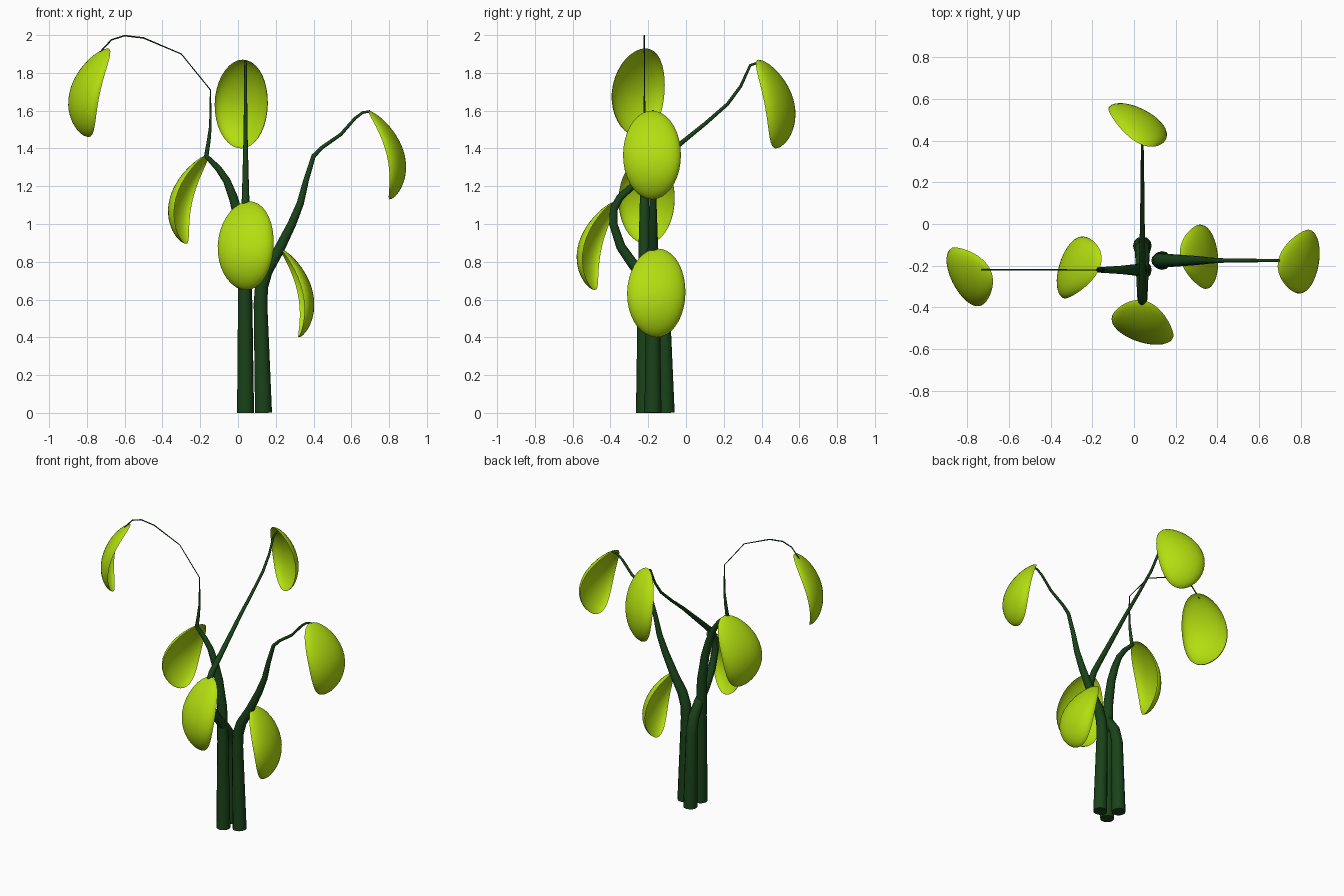
import bpy, bmesh, math

if "Cube" in bpy.data.objects:
    bpy.data.objects.remove(bpy.data.objects["Cube"])


def material(name, color):
    m = bpy.data.materials.new(name)
    m.diffuse_color = color
    m.use_nodes = True
    m.node_tree.nodes["Principled BSDF"].inputs["Base Color"].default_value = m.diffuse_color
    return m


STEM = material("dark_green", (0.010, 0.055, 0.010, 1))
LEAF = material("lime_green", (0.45, 0.73, 0.005, 1))


def stem(name, pts):
    """Tapered round tube through (x, y, z, radius) points."""
    cu = bpy.data.curves.new(name, 'CURVE')
    cu.dimensions = '3D'
    cu.bevel_depth = 1.0
    cu.bevel_resolution = 4
    cu.use_fill_caps = True
    sp = cu.splines.new('POLY')
    sp.points.add(len(pts) - 1)
    for p, (x, y, z, r) in zip(sp.points, pts):
        p.co = (x, y, z, 1)
        p.radius = r
    sp.use_smooth = True
    cu.materials.append(STEM)
    bpy.context.collection.objects.link(bpy.data.objects.new(name, cu))


def leaf(name, attach, centre, yaw, segs=36, rings=10):
    """Hanging cupped leaf: open half ellipsoid, bent outward from its top."""
    half_w, length, bulge = 0.155, 0.47, 0.067
    ax, ay, az = attach
    bx, by = (centre[0] - ax) / 0.13, (centre[1] - ay) / 0.13
    c, s = math.cos(math.radians(yaw)), math.sin(math.radians(yaw))
    bm = bmesh.new()

    def vert(phi, t):
        lat = half_w * math.sin(phi) * math.sin(t)
        d = 0.5 - 0.5 * math.sin(phi) * math.cos(t)
        out = bulge * math.cos(phi)
        e = 0.37 * d - 0.26 * d * d
        return bm.verts.new((ax + bx * e + c * out - s * lat,
                             ay + by * e + s * out + c * lat,
                             az - length * d))

    pole = vert(0, 0)
    loops = [[vert(math.pi / 2 * i / rings, 2 * math.pi * j / segs)
              for j in range(segs)] for i in range(1, rings + 1)]
    for j in range(segs):
        k = (j + 1) % segs
        bm.faces.new((pole, loops[0][k], loops[0][j]))
        for a, b in zip(loops, loops[1:]):
            bm.faces.new((a[j], a[k], b[k], b[j]))
    # make the convex side the outside
    bmesh.ops.recalc_face_normals(bm, faces=bm.faces)
    f = pole.link_faces[0]
    if f.normal.x * c + f.normal.y * s < 0:
        bmesh.ops.reverse_faces(bm, faces=bm.faces)
    for f in bm.faces:
        f.smooth = True
    me = bpy.data.meshes.new(name)
    bm.to_mesh(me)
    bm.free()
    me.materials.append(LEAF)
    bpy.context.collection.objects.link(bpy.data.objects.new(name, me))


# Left stem, bends in the xz plane: (x, z, radius)
left = [(0.04, 0, .045), (0.036, 0.6, .036), (0.03, 0.85, .032), (0.005, 1.03, .027),
        (-0.025, 1.14, .024), (-0.06, 1.23, .020), (-0.105, 1.295, .017),
        (-0.168, 1.36, .013), (-0.155, 1.44, .010), (-0.146, 1.52, .007),
        (-0.146, 1.71, .003), (-0.30, 1.90, .003), (-0.50, 1.985, .004),
        (-0.60, 1.997, .004), (-0.67, 1.975, .004), (-0.73, 1.91, .004)]
stem("left_stem", [(x, -0.22, z, r) for x, z, r in left])

# Right stem, bends in the xz plane
right = [(0.135, 0, .045), (0.119, 0.58, .036), (0.125, 0.67, .035), (0.15, 0.75, .033),
         (0.215, 0.86, .028), (0.285, 1.0, .023), (0.33, 1.11, .019), (0.36, 1.23, .015),
         (0.40, 1.36, .012), (0.445, 1.405, .010), (0.545, 1.475, .009),
         (0.62, 1.56, .008), (0.66, 1.59, .007), (0.70, 1.597, .006)]
stem("right_stem", [(x, -0.175, z, r) for x, z, r in right])

# Back stem, swings to the front and then to the rear in the yz plane: (y, z, radius)
back = [(-0.105, 0, .045), (-0.12, 0.52, .037), (-0.145, 0.62, .035), (-0.20, 0.70, .032),
        (-0.275, 0.78, .028), (-0.345, 0.88, .025), (-0.385, 1.0, .022),
        (-0.382, 1.08, .021), (-0.35, 1.14, .020), (-0.29, 1.195, .018),
        (-0.16, 1.31, .015), (-0.03, 1.425, .012), (0.10, 1.53, .010),
        (0.22, 1.635, .009), (0.29, 1.73, .008), (0.34, 1.84, .007), (0.395, 1.86, .006)]
stem("back_stem", [(0.04, y, z, r) for y, z, r in back])

# Leaves: top attachment, plan centre, facing angle
leaf("left_tip_leaf", (-0.69, -0.215, 1.93), (-0.81, -0.255), 207)
leaf("left_lower_leaf", (-0.16, -0.20, 1.365), (-0.295, -0.21), 163)
leaf("right_tip_leaf", (0.69, -0.18, 1.60), (0.822, -0.18), -9)
leaf("right_lower_leaf", (0.22, -0.15, 0.87), (0.338, -0.158), 5)
leaf("front_lower_leaf", (0.06, -0.37, 1.12), (0.04, -0.502), 252)
leaf("back_tip_leaf", (0.025, 0.385, 1.87), (0.015, 0.492), 64)
